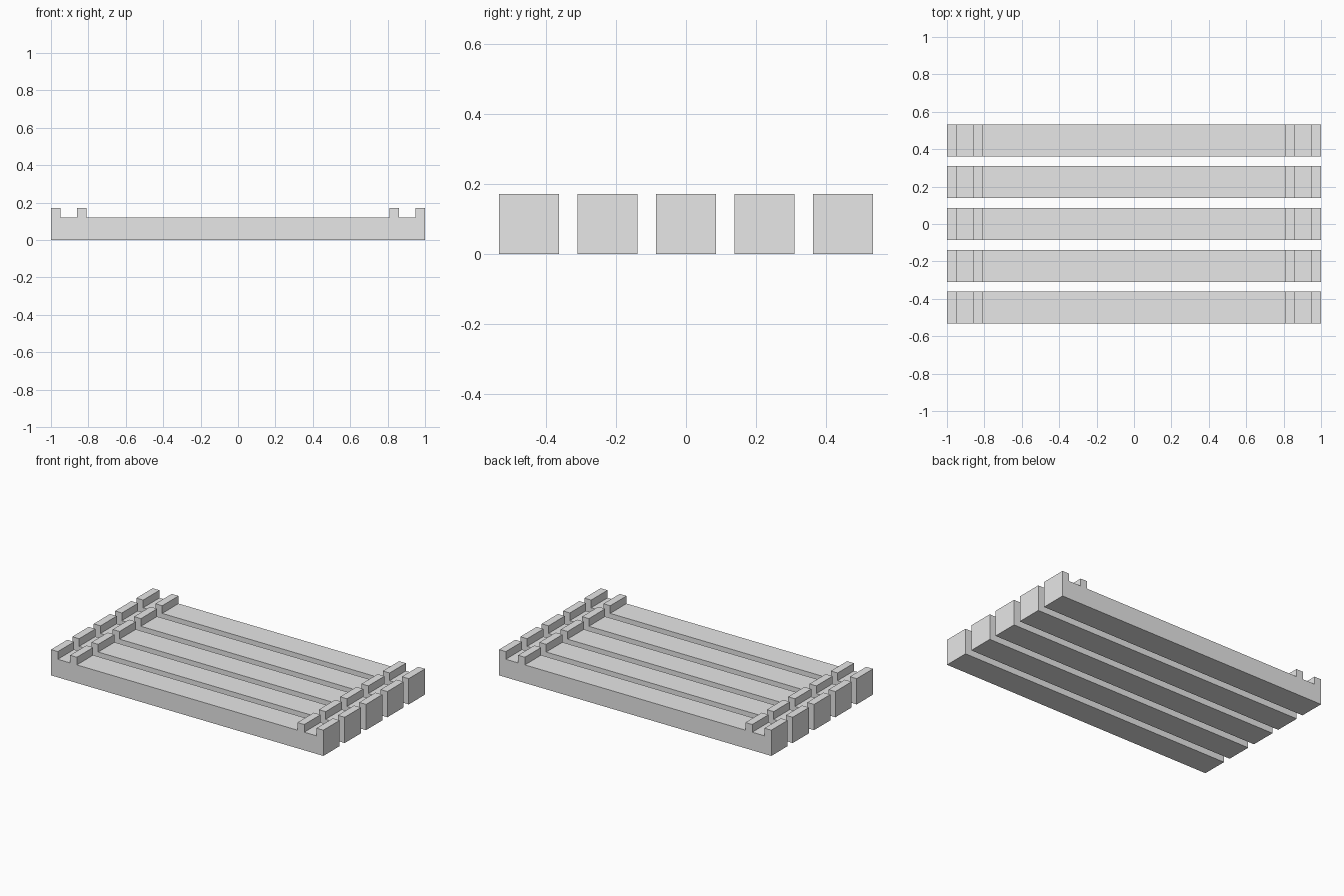
import bpy
import bmesh

if "Cube" in bpy.data.objects:
    bpy.data.objects.remove(bpy.data.objects["Cube"], do_unlink=True)

COUNT, WIDTH, PITCH = 5, 0.171, 0.2238
DECK, TOP = 0.12, 0.171

grey = bpy.data.materials.new("light grey")
grey.use_nodes = True
grey.diffuse_color = (0.8, 0.8, 0.8, 1)
grey.node_tree.nodes["Principled BSDF"].inputs["Base Color"].default_value = (0.8, 0.8, 0.8, 1)

# Side profile of a slat: two raised lips with a notch between them at each end
right_half = [(1, 0), (1, TOP), (0.95, TOP), (0.95, DECK),
              (0.86, DECK), (0.86, TOP), (0.81, TOP), (0.81, DECK)]
profile = right_half + [(-x, z) for x, z in reversed(right_half)]


def make_slat(name, y):
    """Extrude the profile along y into one slat centred at y."""
    bm = bmesh.new()
    side = bm.faces.new([bm.verts.new((x, -WIDTH / 2, z)) for x, z in profile])
    extruded = bmesh.ops.extrude_face_region(bm, geom=[side])["geom"]
    verts = [v for v in extruded if isinstance(v, bmesh.types.BMVert)]
    bmesh.ops.translate(bm, verts=verts, vec=(0, WIDTH, 0))
    bmesh.ops.recalc_face_normals(bm, faces=bm.faces[:])
    mesh = bpy.data.meshes.new(name)
    bm.to_mesh(mesh)
    bm.free()
    mesh.materials.append(grey)
    slat = bpy.data.objects.new(name, mesh)
    slat.location.y = y
    bpy.context.collection.objects.link(slat)


# Row of parallel slats, front to back
for i in range(COUNT):
    make_slat(f"slat_{i + 1}", (i - (COUNT - 1) / 2) * PITCH)
